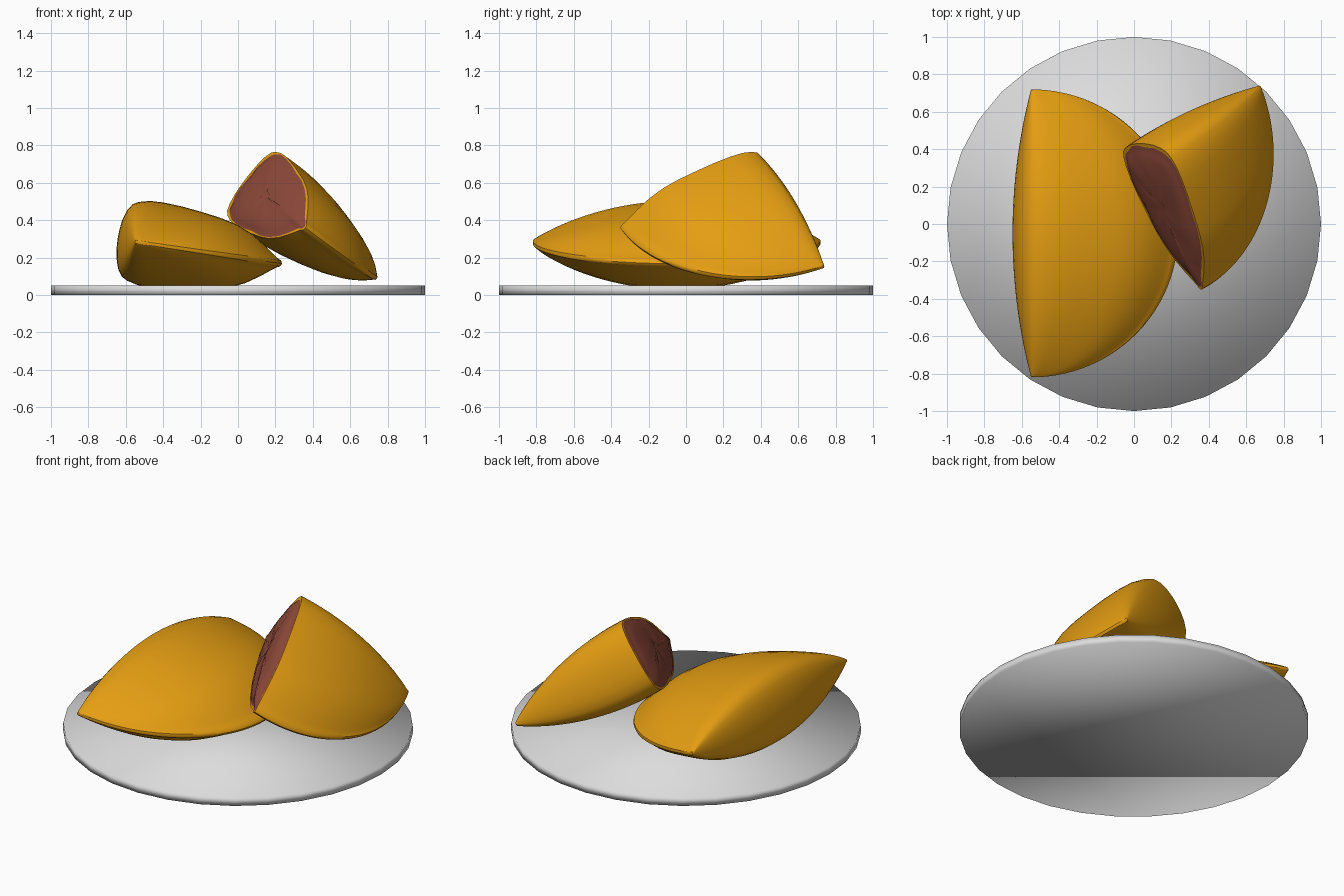
import bpy, bmesh, math, random
from mathutils import Vector

if "Cube" in bpy.data.objects:
    bpy.data.objects.remove(bpy.data.objects["Cube"])

random.seed(4)


def material(name, rgb):
    m = bpy.data.materials.new(name)
    m.diffuse_color = (*rgb, 1)
    m.use_nodes = True
    m.node_tree.nodes["Principled BSDF"].inputs["Base Color"].default_value = m.diffuse_color
    return m


golden = material("golden pastry", (0.78, 0.34, 0.006))
filling = material("brown filling", (0.27, 0.067, 0.042))
china = material("white china", (0.72, 0.72, 0.72))

HALF_LEN, DEPTH, BACK, HEIGHT = 0.77, 0.79, 0.095, 0.213

# Upper half of the cross-section, fold to rim: (depth fraction, height fraction)
BACK_PTS = [(-1, 0), (-.98, .22), (-.9, .48), (-.72, .74), (-.45, .92), (-.12, 1.0)]
FRONT_PTS = [(.06, 1.03), (.15, 1.04), (.28, 1.01), (.41, .95), (.55, .87), (.67, .76),
             (.78, .58), (.87, .36), (.93, .19), (.97, .08), (.995, .04)]


def section(angle):
    """Closed (u, v, w) loop of the pastry at one station along the fold."""
    c = math.cos(angle)
    h = HEIGHT * c ** 1.8
    top = [(BACK * c * c * v, h * w) for v, w in BACK_PTS]
    top += [(DEPTH * c * v, h * w + 0.008) for v, w in FRONT_PTS]
    tip = [(DEPTH * c * 1.005, 0)]
    low = [(v, -w) for v, w in top[:0:-1]]
    return [Vector((HALF_LEN * math.sin(angle), v, w)) for v, w in top + tip + low]


def pastry(name, origin, v_axis, w_axis, start, cut):
    v = Vector(v_axis).normalized()
    w = Vector(w_axis)
    w = (w - w.dot(v) * v).normalized()
    u = w.cross(v) if cut else Vector((0, 1, 0))
    if cut and u.x < 0:
        u = -u
    bm = bmesh.new()

    def ring(points):
        return [bm.verts.new(Vector(origin) + u * p.x + v * p.y + w * p.z) for p in points]

    def bridge(a, b, mat=0):
        for i in range(len(a)):
            j = (i + 1) % len(a)
            bm.faces.new((a[i], a[j], b[j], b[i])).material_index = mat

    # Shell lofted along the fold
    n, end = 48, math.pi / 2 * 0.972
    rings = [ring(section(start + (end - start) * i / n)) for i in range(n + 1)]
    for a, b in zip(rings, rings[1:]):
        bridge(a, b)
    bm.faces.new(rings[-1])
    if cut:
        # Torn crust edge, then the bulging filling
        base = section(start)
        mid = Vector((base[0].x, 0.27, 0))
        edge = [mid + (p - mid) * random.uniform(0.93, 0.975) for p in base]
        prev = ring(edge)
        bridge(rings[0], prev)
        for s in (0.9, 0.75, 0.55, 0.3, 0.1):
            loop = [mid + (p - mid) * s - Vector((0.035 * (1 - s ** 4) + random.uniform(0, .006), 0, 0))
                    for p in edge]
            new = ring(loop)
            bridge(prev, new, 1)
            prev = new
        bm.faces.new(prev).material_index = 1
    else:
        bm.faces.new(rings[0])
    bmesh.ops.recalc_face_normals(bm, faces=bm.faces)
    me = bpy.data.meshes.new(name)
    bm.to_mesh(me)
    bm.free()
    ob = bpy.data.objects.new(name, me)
    bpy.context.collection.objects.link(ob)
    me.materials.append(golden)
    me.materials.append(filling)
    bpy.context.view_layer.objects.active = ob
    ob.select_set(True)
    bpy.ops.object.shade_smooth_by_angle(angle=math.radians(45))
    ob.select_set(False)


# Plate
bpy.ops.mesh.primitive_cylinder_add(vertices=32, radius=1, depth=0.05, location=(0, 0, 0.025))
plate = bpy.context.object
plate.name = "plate"
plate.data.materials.append(china)
bpy.ops.object.shade_smooth()
plate.select_set(False)

# Whole pastry lying flat, and the cut half leaning on it
pastry("whole_pastry", (-0.55, -0.05, 0.285), (0.989, 0, -0.148), (0.148, 0, 0.989),
       -math.pi / 2 * 0.972, False)
pastry("cut_pastry", (0.124, 0.38, 0.557), (0.36, -0.88, -0.295), (0.63, -0.09, 0.77),
       -0.09, True)
